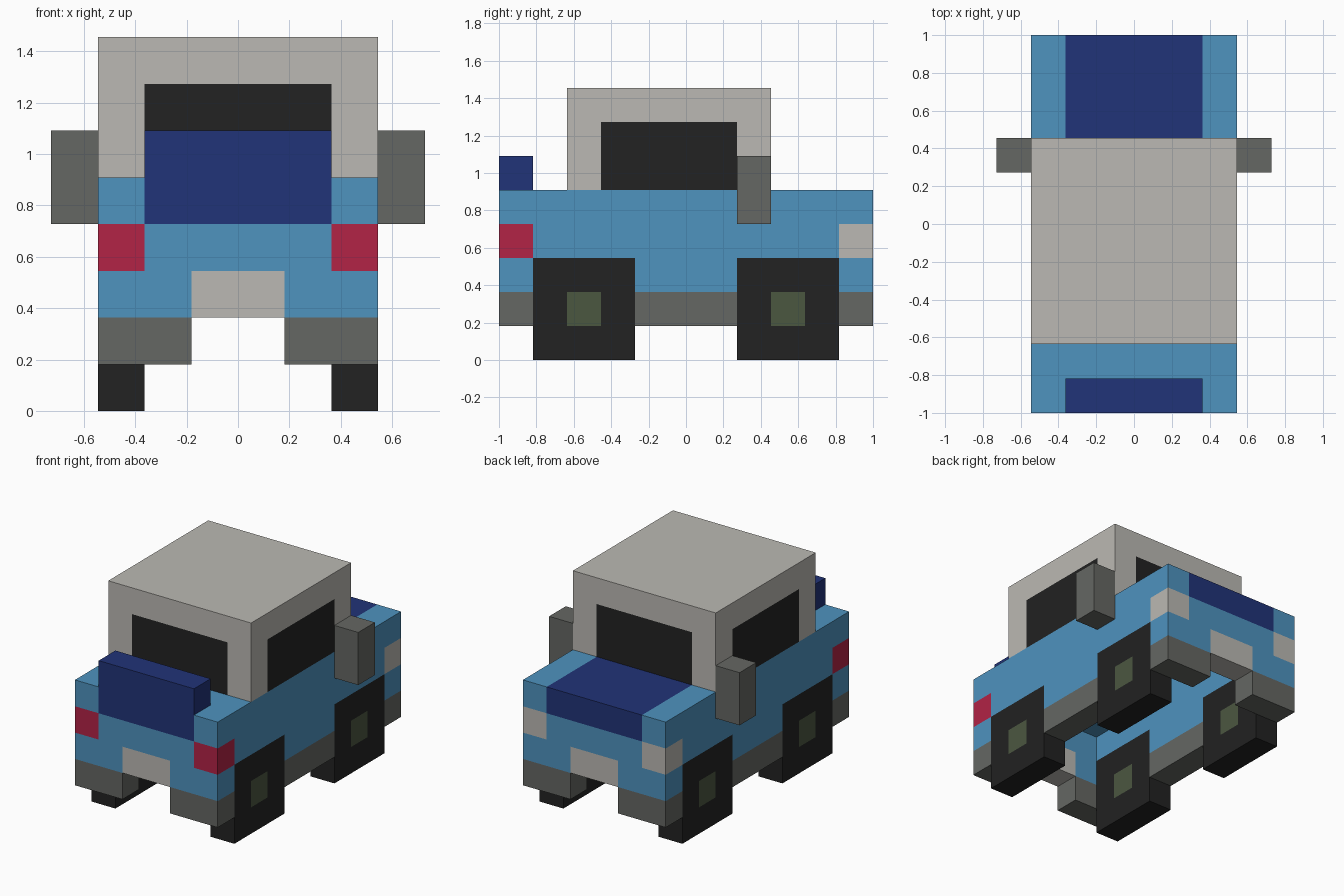
import bpy
import bmesh
from mathutils import Vector

if "Cube" in bpy.data.objects:
    bpy.data.objects.remove(bpy.data.objects["Cube"], do_unlink=True)

U = 2 / 11  # one block


def material(name, hex_code):
    srgb = [int(hex_code[i:i + 2], 16) / 255 for i in (0, 2, 4)]
    lin = [c / 12.92 if c <= 0.04045 else ((c + 0.055) / 1.055) ** 2.4 for c in srgb]
    m = bpy.data.materials.new(name)
    m.use_nodes = True
    m.diffuse_color = (*lin, 1)
    bsdf = m.node_tree.nodes["Principled BSDF"]
    bsdf.inputs["Base Color"].default_value = (*lin, 1)
    bsdf.inputs["Roughness"].default_value = 0.8
    return m


BLUE = material("body blue", "4E93BF")
NAVY = material("navy", "213378")
PALE = material("pale grey", "BBB9B3")
GREY = material("dark grey", "656763")
BLACK = material("black", "222222")
RED = material("red", "B22346")
OLIVE = material("olive grey", "4B5740")


def blocks(name, mat, *boxes):
    """One object from boxes (x0, x1, y0, y1, z0, z1), in block units."""
    bm = bmesh.new()
    for x0, x1, y0, y1, z0, z1 in boxes:
        lo, hi = Vector((x0, y0, z0)) * U, Vector((x1, y1, z1)) * U
        for v in bmesh.ops.create_cube(bm, size=1)["verts"]:
            v.co = (lo + hi) / 2 + v.co * (hi - lo)
    mesh = bpy.data.meshes.new(name)
    bm.to_mesh(mesh)
    bm.free()
    mesh.materials.append(mat)
    ob = bpy.data.objects.new(name, mesh)
    bpy.context.collection.objects.link(ob)
    return ob


def mirrored(name, mat, *boxes):
    """Boxes on the +x side, repeated on the -x side."""
    ob = blocks(name, mat, *boxes)
    ob.modifiers.new("Mirror", "MIRROR").use_mirror_merge = False
    return ob


# Hollow body: side walls with wheel openings, then the deck
mirrored("body_sides", BLUE, (2, 3, -4.5, 4.5, 3, 5), (2, 3, -1.5, 1.5, 2, 3))
blocks("front_deck", BLUE, (-2, 2, -4.5, -3.5, 4, 5))
mirrored("side_sills", GREY, (2, 3, -1.5, 1.5, 1, 2))

# End walls, number plates, lamps and bumpers
for end, y0, lamp in (("front", -5.5, RED), ("back", 4.5, PALE)):
    y1 = y0 + 1
    blocks(end + "_wall", BLUE, (-2, 2, y0, y1, 3, 4))
    mirrored(end + "_corners", BLUE, (1, 3, y0, y1, 2, 3), (2, 3, y0, y1, 4, 5))
    blocks(end + "_plate", PALE, (-1, 1, y0, y1, 2, 3))
    mirrored(end + "_lamps", lamp, (2, 3, y0, y1, 3, 4))
    mirrored(end + "_bumpers", GREY, (1, 3, y0, y1, 1, 2))

# Navy spare wheel box and bonnet
blocks("spare_wheel", NAVY, (-2, 2, -5.5, -4.5, 4, 6))
blocks("bonnet", NAVY, (-2, 2, 2.5, 5.5, 4, 5))

# Wheels: square tyre ring around a hub
for end, c in (("front", -3), ("back", 3)):
    mirrored(end + "_tyres", BLACK,
             (2, 3, c - 1.5, c + 1.5, 0, 1), (2, 3, c - 1.5, c + 1.5, 2, 3),
             (2, 3, c - 1.5, c - 0.5, 1, 2), (2, 3, c + 0.5, c + 1.5, 1, 2))
    mirrored(end + "_hubs", OLIVE, (2, 3, c - 0.5, c + 0.5, 1, 2))

# Cabin: roof, corner posts and glass
blocks("roof", PALE, (-3, 3, -3.5, 2.5, 7, 8))
mirrored("cabin_posts", PALE, (2, 3, -3.5, -2.5, 5, 7), (2, 3, 1.5, 2.5, 5, 7))
mirrored("side_windows", BLACK, (2, 3, -2.5, 1.5, 5, 7))
blocks("front_window", BLACK, (-2, 2, -3.5, -2.5, 5, 7))
blocks("back_window", BLACK, (-2, 2, 1.5, 2.5, 5, 7))

# Wing mirrors
mirrored("wing_mirrors", GREY, (3, 4, 1.5, 2.5, 4, 6))
